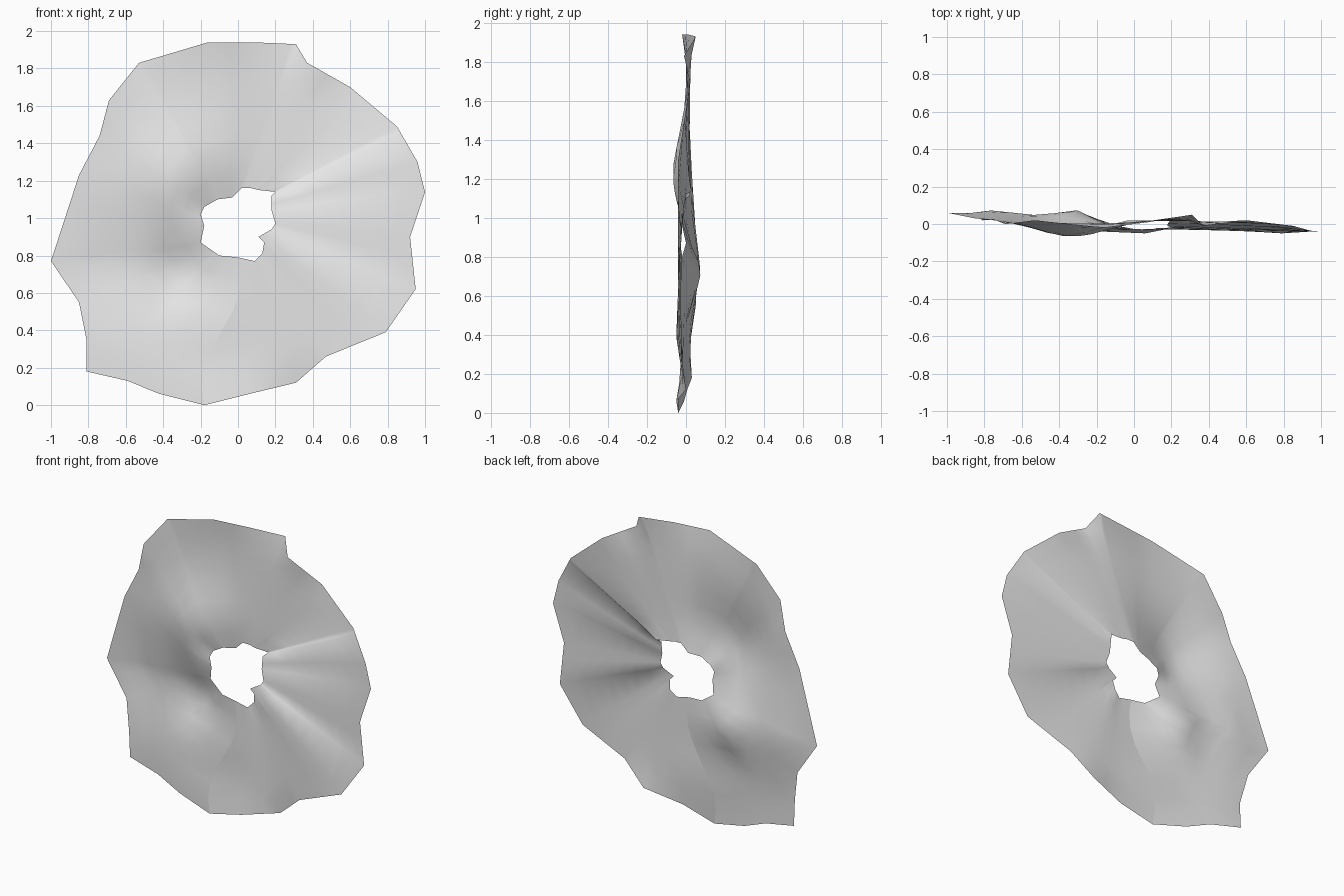
import bpy
import bmesh
import math
from mathutils import Vector

cube = bpy.data.objects.get("Cube")
if cube:
    bpy.data.objects.remove(cube, do_unlink=True)

# Ragged rims in hundredths, counterclockwise from the seam at the bottom
OUTER = [(-18, -4, 0), (6, -5, 6), (31, 0, 12), (47, -3, 26), (79, -5, 39),
         (95, -4, 62), (92, -4, 90), (100, -4, 114), (96, -4, 130), (85, -1, 149),
         (60, 2, 170), (37, -1, 183), (31, 5, 193), (8, 1, 194), (-16, -2, 194),
         (-53, 2, 183), (-69, 0, 163), (-74, 2, 144), (-85, 3, 123), (-100, 6, 77),
         (-85, 5, 55), (-81, 2, 35), (-81, 3, 18), (-59, 1, 13), (-42, -1, 6)]
INNER = [(0, -3, 79), (9, -3, 77), (13, -2, 81), (14, -3, 87), (11, -3, 90),
         (18, -2, 94), (20, -2, 97), (18, -1, 104), (18, 0, 112), (20, 3, 114),
         (11, 2, 115), (7, 2, 116), (2, 2, 116), (-3, 2, 111), (-11, 0, 110),
         (-18, 0, 106), (-20, -1, 102), (-18, -2, 96), (-20, 0, 87), (-10, -2, 80)]

# Swells of the sheet: x, z, depth, radius
SWELLS = [(-0.33, 1.24, -0.07, 0.26), (-0.73, 0.75, 0.04, 0.2),
          (-0.3, 0.71, 0.075, 0.18), (-0.15, 0.27, 0.02, 0.15)]
HOLE_CENTRE = Vector((0, 0, 0.97))
ROWS = 9


def closed_path(points):
    """Return the rim as vectors, with the fraction of a full turn at each corner."""
    path = [Vector(p) / 100 for p in points]
    path.append(path[0].copy())
    turns = [0.0]
    for a, b in zip(path, path[1:]):
        a, b = a - HOLE_CENTRE, b - HOLE_CENTRE
        step = math.atan2(a.x * b.z - a.z * b.x, a.x * b.x + a.z * b.z)
        turns.append(turns[-1] + step)
    return path, [turn / turns[-1] for turn in turns]


def sample(path, fractions, u):
    """Find the point at fraction u around a rim."""
    for i in range(len(path) - 1):
        if u <= fractions[i + 1]:
            span = fractions[i + 1] - fractions[i]
            return path[i].lerp(path[i + 1], (u - fractions[i]) / span)
    return path[-1].copy()


def swell(point):
    """Sum the soft bulges at a point of the sheet."""
    total = 0.0
    for x, z, depth, radius in SWELLS:
        distance = math.hypot(point.x - x, point.z - z)
        total += depth * math.exp(-(distance / radius) ** 2)
    return total


# Columns pass through every corner of both rims
outer_path, outer_fractions = closed_path(OUTER)
inner_path, inner_fractions = closed_path(INNER)
columns = sorted(set(outer_fractions + inner_fractions))

# Sheet: radial strips between the rims, left open along the seam
bm = bmesh.new()
grid = []
for u in columns:
    rim = sample(outer_path, outer_fractions, u)
    hole = sample(inner_path, inner_fractions, u)
    near_seam = max(0.0, 1 - min(u, 1 - u) * 12)
    strip = []
    for row in range(ROWS):
        t = row / (ROWS - 1)
        point = rim.lerp(hole, t)
        # The seam bends sideways partway down
        point.x -= 0.05 * near_seam * math.sin(2 * math.pi * t)
        strip.append(bm.verts.new(point))
    grid.append(strip)

for left, right in zip(grid, grid[1:]):
    for row in range(ROWS - 1):
        bm.faces.new((left[row], right[row], right[row + 1], left[row + 1]))

# Ripples of the rims die away across the sheet
inside = [vert for strip in grid[1:-1] for vert in strip[1:-1]]
for _ in range(12):
    bmesh.ops.smooth_vert(bm, verts=inside, factor=0.5, use_axis_y=True)

# Broad swells, fading out at both rims
for strip in grid:
    for row, vert in enumerate(strip):
        t = row / (ROWS - 1)
        vert.co.y += swell(vert.co) * min(1.0, 6 * t * (1 - t))

mesh = bpy.data.meshes.new("wavy_ring_sheet")
bm.to_mesh(mesh)
bm.free()
sheet = bpy.data.objects.new("wavy_ring_sheet", mesh)
bpy.context.collection.objects.link(sheet)
for polygon in mesh.polygons:
    polygon.use_smooth = True

# Plain light grey
grey = bpy.data.materials.new("light_grey")
grey.use_nodes = True
colour = (0.8, 0.8, 0.8, 1.0)
grey.diffuse_color = colour
grey.node_tree.nodes["Principled BSDF"].inputs["Base Color"].default_value = colour
mesh.materials.append(grey)
